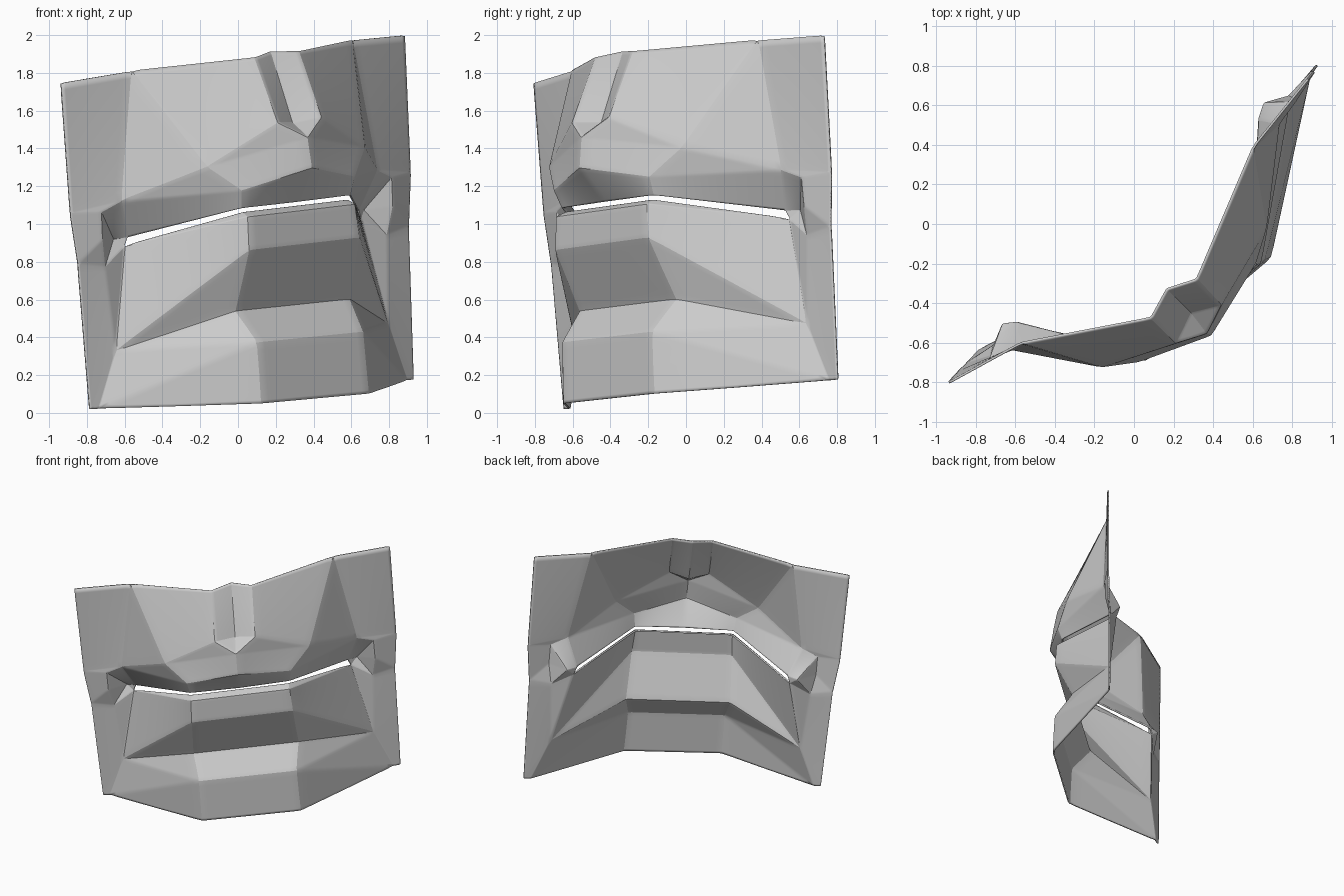
import bpy, bmesh
from mathutils import Vector

if "Cube" in bpy.data.objects:
    bpy.data.objects.remove(bpy.data.objects["Cube"])

# Local frame of the sheet: across, up, outward
ORIGIN = Vector((0.02, 0.0225, 0.9875))
ACROSS = Vector((0.761, 0.643, 0.088))
UP = Vector((-0.056, -0.065, 0.996))
OUT = Vector((0.646, -0.763, -0.0135))


def place(u, v, w):
    # slight lean of the relief and slightly taller right side
    return ORIGIN + ACROSS * (u - 0.1 * w) + UP * v * (1 + 0.02 * u) + OUT * w


# Upper lip half: groove, band, underside
upper = {
    'groove_top': (0, .94, .35), 'rim_top': (.152, .925, .41),
    'rim_low': (.15, .577, .59), 'groove_low': (0, .56, .52),
    'peak': (0, .487, .655), 'band_mid': (0, .328, .679),
    'band_out': (.545, .377, .445), 'band_low': (.39, .24, .545),
    'slit_mid': (0, .145, .53), 'slit_side': (.375, .145, .515),
    'slit_end': (.80, .015, .01),
}
# Cheek half: outer rim and the notch beside the mouth
cheek = {
    'panel_top': (.767, .915, .085), 'panel_low': (.888, .22, .085),
    'rim1': (1.2, .895, 0), 'rim2': (1.185, .18, 0),
    'rim3': (1.15, -.1, 0), 'rim4': (1.125, -.895, 0),
    'notch1': (1.01, .17, .055), 'notch2': (.87, .01, -.035),
    'notch3': (.98, -.13, .02), 'notch4': (1.01, .02, .05),
}
# Lower lip and chin half
lower = {
    'lip_mid': (0, .095, .56), 'lip_side': (.37, .095, .56),
    'roll_mid': (0, .115, .51), 'roll_side': (.365, .115, .51),
    'mouth_end': (.82, -.035, 0),
    'fold_mid': (0, -.077, .57), 'fold_side': (.38, -.077, .57),
    'crease_mid': (0, -.41, .427), 'crease_side': (.395, -.41, .427),
    'crease_end': (.945, -.59, .03),
    'chin_mid': (0, -.576, .575), 'chin_side': (.365, -.576, .575),
    'base_mid': (0, -.905, .59), 'base_side': (.37, -.905, .59),
    'base_end': (1.07, -.896, .01),
}
points = {**upper, **cheek, **lower}

facets = [
    # philtrum and upper lip
    'groove_top groove_low rim_low rim_top', 'groove_low peak rim_low',
    'rim_top rim_low band_out panel_top', 'panel_top band_out panel_low',
    'rim_low peak band_out', 'peak band_mid band_low band_out',
    'band_mid slit_mid slit_side band_low',
    'band_out band_low panel_low', 'band_low slit_side slit_end panel_low',
    # cheek and notch
    'panel_top panel_low rim2 rim1', 'panel_low notch1 rim2',
    'panel_low slit_end notch2 notch1', 'notch1 notch2 notch4',
    'notch1 notch4 rim3 rim2', 'notch4 notch3 rim3', 'notch2 notch3 notch4',
    'slit_end mouth_end notch2', 'mouth_end notch3 notch2',
    'mouth_end crease_end notch3',
    'notch3 crease_end rim4 rim3', 'crease_end base_end rim4',
    # lower lip and chin
    'roll_mid lip_mid lip_side roll_side', 'roll_side lip_side mouth_end',
    'lip_mid fold_mid fold_side lip_side',
    'lip_side fold_side crease_end mouth_end',
    'fold_mid crease_mid crease_side fold_side',
    'fold_side crease_side crease_end',
    'crease_mid chin_mid chin_side crease_side',
    'crease_side chin_side crease_end', 'chin_side base_end crease_end',
    'chin_mid base_mid base_side chin_side', 'chin_side base_side base_end',
]

bm = bmesh.new()
for side in (1, -1):
    verts = {n: bm.verts.new(place(side * u, v, w)) for n, (u, v, w) in points.items()}
    for f in facets:
        loop = [verts[n] for n in f.split()]
        bm.faces.new(loop if side > 0 else loop[::-1])
bmesh.ops.remove_doubles(bm, verts=bm.verts, dist=0.0005)
bmesh.ops.recalc_face_normals(bm, faces=bm.faces)
mesh = bpy.data.meshes.new('lower_face_sheet')
bm.to_mesh(mesh)
bm.free()
face = bpy.data.objects.new('lower_face_sheet', mesh)
bpy.context.collection.objects.link(face)

# Soften the facet edges, then give the sheet thickness
sub = face.modifiers.new('refine', 'SUBSURF')
sub.subdivision_type = 'SIMPLE'
sub.levels = sub.render_levels = 4
soft = face.modifiers.new('soften', 'SMOOTH')
soft.factor, soft.iterations = 0.5, 2
skin = face.modifiers.new('thickness', 'SOLIDIFY')
skin.thickness, skin.offset = 0.012, 0

bpy.context.view_layer.objects.active = face
face.select_set(True)
bpy.ops.object.shade_smooth_by_angle(angle=0.35)
